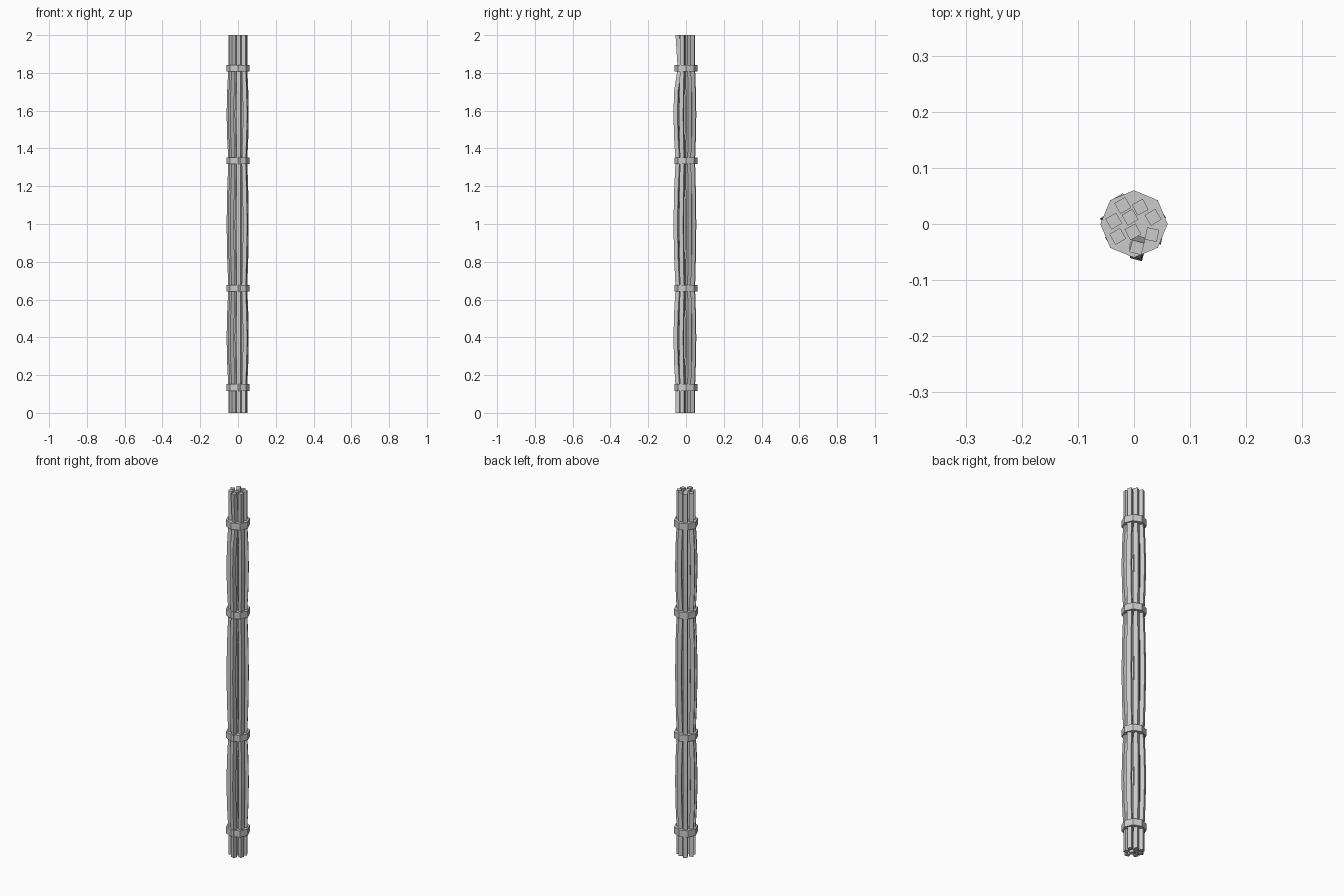
import bpy, bmesh
from math import sin, cos, pi, radians
from mathutils import Vector

if "Cube" in bpy.data.objects:
    bpy.data.objects.remove(bpy.data.objects["Cube"])

grey = bpy.data.materials.new("plain grey")
grey.use_nodes = True
colour = (0.6, 0.6, 0.6, 1)
grey.diffuse_color = colour
grey.node_tree.nodes["Principled BSDF"].inputs["Base Color"].default_value = colour


def finish(name, bm):
    bmesh.ops.recalc_face_normals(bm, faces=bm.faces)
    mesh = bpy.data.meshes.new(name)
    bm.to_mesh(mesh)
    bm.free()
    mesh.materials.append(grey)
    obj = bpy.data.objects.new(name, mesh)
    bpy.context.collection.objects.link(obj)


def loft(name, rings):
    """Closed solid through a list of equal-sized rings."""
    bm = bmesh.new()
    loops = [[bm.verts.new(p) for p in ring] for ring in rings]
    n = len(loops[0])
    for a, b in zip(loops, loops[1:]):
        for i in range(n):
            j = (i + 1) % n
            bm.faces.new((a[i], a[j], b[j], b[i]))
    bm.faces.new(loops[0])
    bm.faces.new(loops[-1])
    finish(name, bm)


def ring(x, y, z, radius, sides, turn):
    return [Vector((x + radius * cos(turn + 2 * pi * i / sides),
                    y + radius * sin(turn + 2 * pi * i / sides), z))
            for i in range(sides)]


band_heights = (0.135, 0.66, 1.335, 1.825)

# Rods: position in the bundle and twist in degrees
rods = [(-.020, .033, 30), (.011, .030, 28), (-.036, .005, 30),
        (-.007, .012, 30), (.034, .012, 32), (-.029, -.022, 30),
        (-.002, -.014, 28), (.032, -.019, -12), (.005, -.042, -15)]

for k, (x, y, twist) in enumerate(rods):
    rings = []
    leaning = k == len(rods) - 1
    stops = (0, *band_heights, 2)
    for s, (low, high) in enumerate(zip(stops, stops[1:])):
        # swell between the ties, straight at the free ends
        steps = 4 if 0 < s < 4 else 1
        for i in range(steps):
            t = i / steps
            swell = 1 + (0.2 + 0.03 * (k % 3)) * sin(pi * t)
            dy = 0.011 if leaning and s == 4 else 0
            rings.append(ring(x * swell, y * swell + dy, low + t * (high - low),
                              0.0155, 4, radians(twist + 45)))
    rings.append(ring(x, y, 2, 0.0155, 4, radians(twist + 45)))
    loft(f"rod_{k + 1}", rings)

# Eight-sided ties
for k, z in enumerate(band_heights):
    loft(f"tie_{k + 1}", [ring(0, 0, z + d, 0.06, 8, 0) for d in (-0.018, 0.018)])
